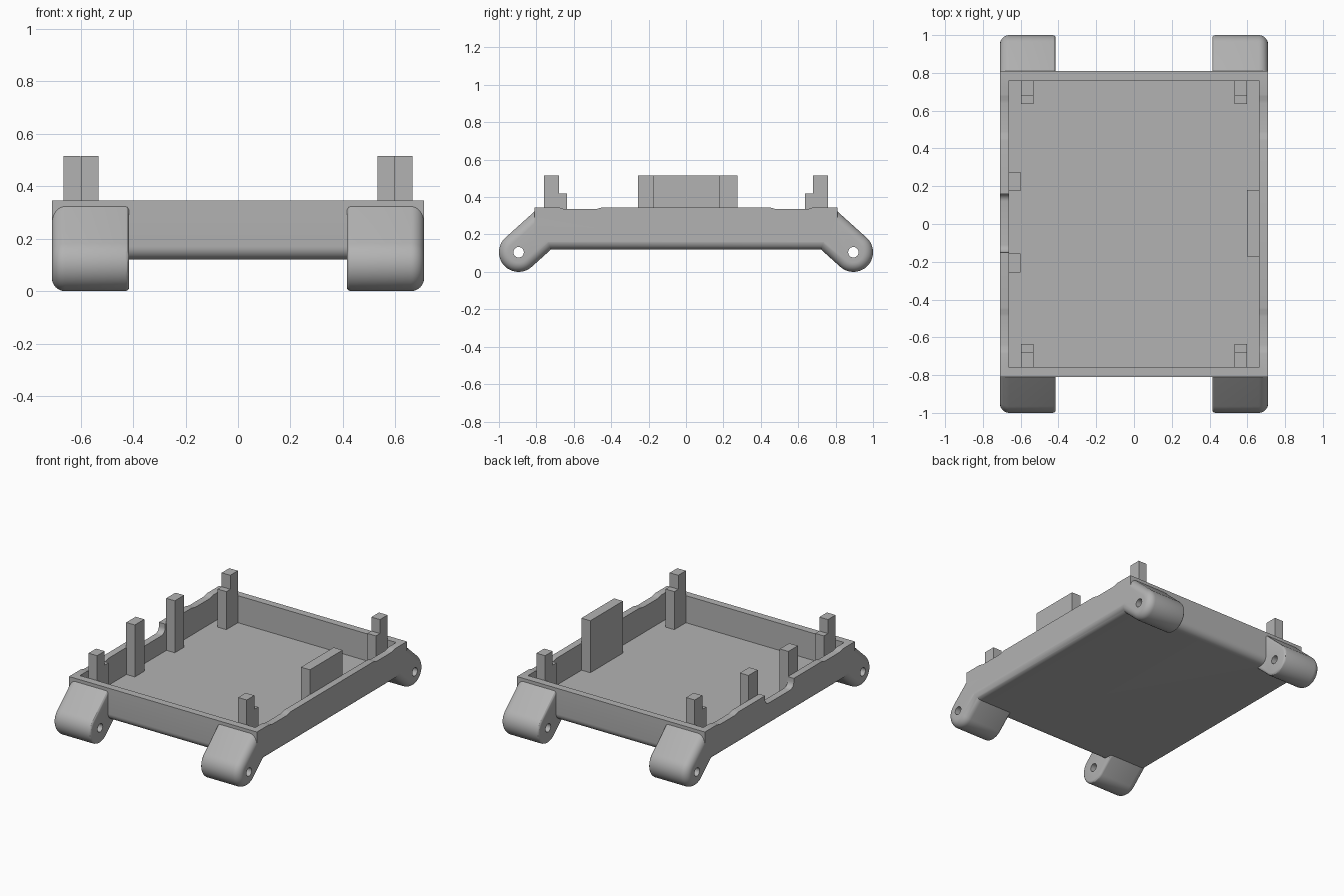
import bpy, bmesh, math

if "Cube" in bpy.data.objects:
    bpy.data.objects.remove(bpy.data.objects["Cube"])

grey = bpy.data.materials.new("plain grey")
grey.diffuse_color = (0.45, 0.45, 0.45, 1)
grey.use_nodes = True
grey.node_tree.nodes["Principled BSDF"].inputs["Base Color"].default_value = grey.diffuse_color


def make(name, bm):
    bmesh.ops.recalc_face_normals(bm, faces=bm.faces)
    me = bpy.data.meshes.new(name)
    bm.to_mesh(me)
    bm.free()
    ob = bpy.data.objects.new(name, me)
    me.materials.append(grey)
    bpy.context.collection.objects.link(ob)
    return ob


def box_bm(x0, x1, y0, y1, z0, z1):
    bm = bmesh.new()
    bmesh.ops.create_cube(bm, size=1)
    for v in bm.verts:
        v.co = ((x0 + x1) / 2 + v.co.x * (x1 - x0),
                (y0 + y1) / 2 + v.co.y * (y1 - y0),
                (z0 + z1) / 2 + v.co.z * (z1 - z0))
    return bm


def prism_bm(pts, x0, x1):
    """Extrude a (y, z) outline along x."""
    bm = bmesh.new()
    a = [bm.verts.new((x0, y, z)) for y, z in pts]
    b = [bm.verts.new((x1, y, z)) for y, z in pts]
    n = len(pts)
    bm.faces.new(a)
    bm.faces.new(b[::-1])
    for i in range(n):
        bm.faces.new((a[i], a[(i + 1) % n], b[(i + 1) % n], b[i]))
    bmesh.ops.recalc_face_normals(bm, faces=bm.faces)
    return bm


def boolean(target, tool, op):
    m = target.modifiers.new(op, 'BOOLEAN')
    m.operation, m.object, m.solver = op, tool, 'EXACT'
    bpy.context.view_layer.objects.active = target
    bpy.ops.object.modifier_apply(modifier=m.name)
    bpy.data.objects.remove(tool, do_unlink=True)


def arc(cy, cz, r, a0, a1, n):
    return [(cy + r * math.cos(math.radians(a0 + (a1 - a0) * i / n)),
             cz + r * math.sin(math.radians(a0 + (a1 - a0) * i / n))) for i in range(n + 1)]


# Tray body with rounded bottom edges
bm = box_bm(-0.71, 0.71, -0.81, 0.81, 0.12, 0.345)
low = [e for e in bm.edges if all(v.co.z < 0.2 for v in e.verts)]
bmesh.ops.bevel(bm, geom=low, offset=0.05, segments=8, profile=0.5, affect='EDGES')
tray = make("tray", bm)

# Slanted corner feet: round end, straight run up into the tray
CY, CZ, R, TILT = 0.895, 0.105, 0.105, 42
t = math.tan(math.radians(TILT))
curve = arc(CY, CZ, R, 90 - TILT, -90 - TILT, 28)
(uy, uz), (ly, lz) = curve[0], curve[-1]
outline = [(0.80, uz + (uy - 0.80) * t)] + curve + [(ly - (0.15 - lz) / t, 0.15)]
for sx in (-1, 1):
    for sy in (-1, 1):
        bm = prism_bm([(sy * y, z) for y, z in outline], sx * 0.415, sx * 0.71)
        for x, off, seg in ((0.71, 0.05, 8), (0.415, 0.015, 3)):
            rim = [e for e in bm.edges if all(abs(v.co.x - sx * x) < 1e-5 for v in e.verts)]
            bmesh.ops.bevel(bm, geom=rim, offset=off, segments=seg, profile=0.5,
                            affect='EDGES', clamp_overlap=False)
        boolean(tray, make("foot", bm), 'UNION')

# Hollow interior
boolean(tray, make("cavity", box_bm(-0.663, 0.663, -0.76, 0.76, 0.16, 0.6)), 'DIFFERENCE')

# Pivot holes through the feet, shallow dips in the side walls
dip = [(0.43, 0.4), (0.435, 0.346), (0.455, 0.343), (0.475, 0.337), (0.49, 0.335),
       (0.64, 0.335), (0.655, 0.337), (0.675, 0.343), (0.69, 0.346), (0.695, 0.4)]
for s in (-1, 1):
    hole = arc(s * CY, CZ, 0.028, 0, 345, 23)
    boolean(tray, make("hole", prism_bm(hole, -0.9, 0.9)), 'DIFFERENCE')
    boolean(tray, make("dip", prism_bm([(s * y, z) for y, z in dip], -0.9, 0.9)), 'DIFFERENCE')

# Rounded notch in the left wall
notch = [(0.16, 0.4)] + arc(0.12, 0.32, 0.04, 0, -90, 6) + arc(-0.11, 0.32, 0.04, -90, -180, 6) + [(-0.15, 0.4)]
boolean(tray, make("notch", prism_bm(notch, -0.9, -0.62)), 'DIFFERENCE')

bpy.ops.object.select_all(action='DESELECT')
tray.select_set(True)
bpy.context.view_layer.objects.active = tray
bpy.ops.object.shade_smooth_by_angle(angle=math.radians(30))

# Stepped corner posts
step = [(0.635, 0.155), (0.76, 0.155), (0.76, 0.515), (0.678, 0.515), (0.678, 0.42), (0.635, 0.42)]
for sx in (-1, 1):
    for sy in (-1, 1):
        make("corner_post", prism_bm([(sy * y, z) for y, z in step], sx * 0.533, sx * 0.598))

# Side clips: two narrow on the left, one wide on the right
for name, x0, x1, y0, y1 in (("left_clip_back", -0.665, -0.60, 0.175, 0.275),
                             ("left_clip_front", -0.665, -0.60, -0.257, -0.155),
                             ("right_clip", 0.597, 0.665, -0.173, 0.18)):
    make(name, box_bm(x0, x1, y0, y1, 0.155, 0.515))
